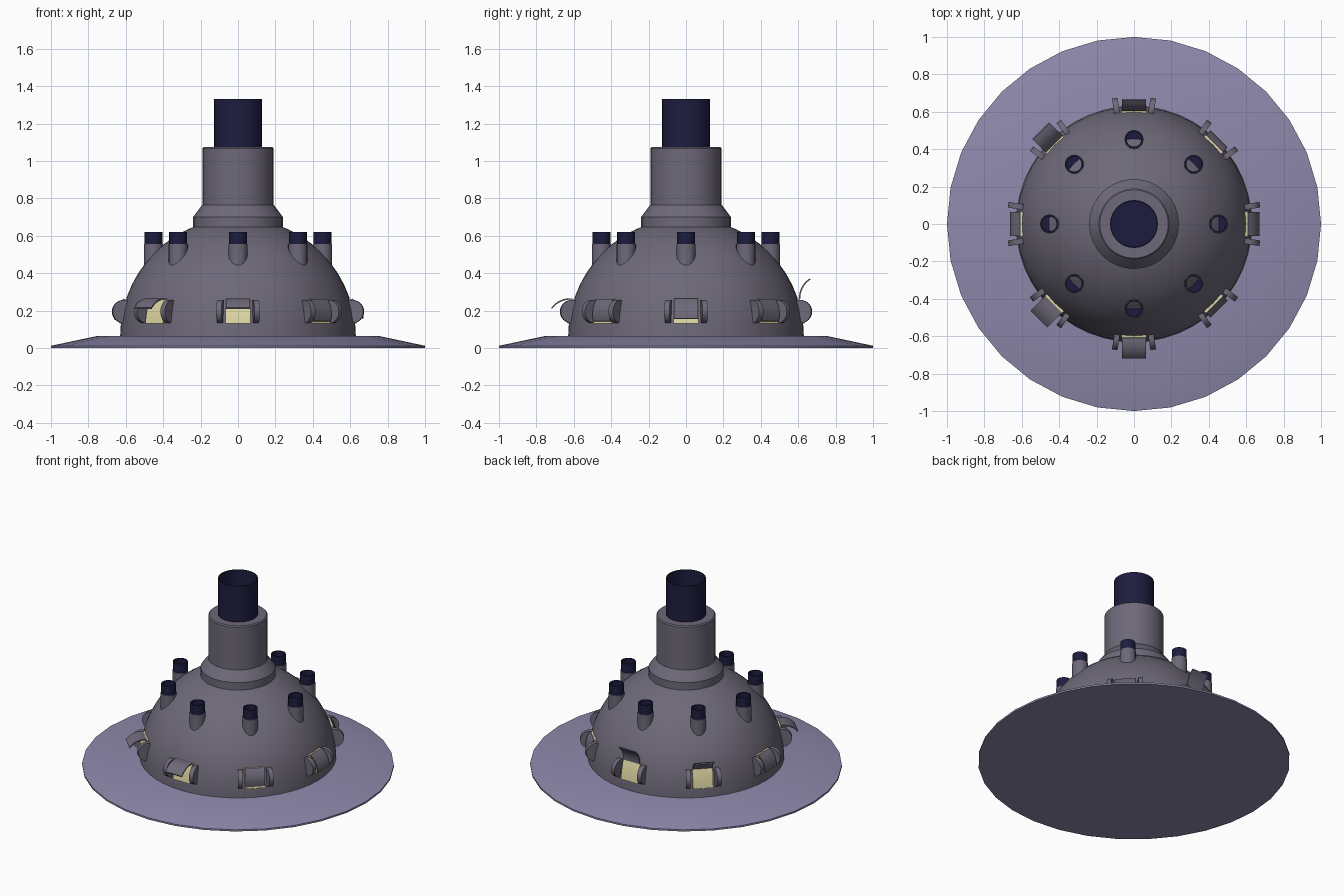
import bpy, bmesh
from math import sin, cos, pi, radians, sqrt

if "Cube" in bpy.data.objects:
    bpy.data.objects.remove(bpy.data.objects["Cube"])


def material(name, rgb):
    m = bpy.data.materials.new(name)
    m.diffuse_color = (*rgb, 1)
    m.use_nodes = True
    m.node_tree.nodes["Principled BSDF"].inputs["Base Color"].default_value = m.diffuse_color
    return m


HULL = material("hull", (0.155, 0.14, 0.19))
SKIRT = material("skirt", (0.27, 0.25, 0.41))
NAVY = material("navy", (0.012, 0.012, 0.05))
GLOW = material("glow", (0.75, 0.70, 0.38))
DOME_R, DOME_Z = 0.63, 0.065


def finish(name, bm, mat, angle=0.0, loc=(0, 0, 0)):
    bmesh.ops.remove_doubles(bm, verts=bm.verts, dist=1e-5)
    bmesh.ops.recalc_face_normals(bm, faces=bm.faces)
    me = bpy.data.meshes.new(name)
    bm.to_mesh(me)
    bm.free()
    ob = bpy.data.objects.new(name, me)
    bpy.context.collection.objects.link(ob)
    me.materials.append(mat)
    ob.rotation_euler[2] = angle
    ob.location = loc
    bpy.ops.object.select_all(action='DESELECT')
    ob.select_set(True)
    bpy.context.view_layer.objects.active = ob
    bpy.ops.object.shade_smooth_by_angle(angle=radians(32))
    return ob


def lathe(name, profile, mat, segs=32, loc=(0, 0, 0)):
    bm = bmesh.new()
    vs = [bm.verts.new((r, 0, z)) for r, z in profile]
    es = [bm.edges.new(p) for p in zip(vs, vs[1:])]
    bmesh.ops.spin(bm, geom=vs + es, cent=(0, 0, 0), axis=(0, 0, 1),
                   angle=2 * pi, steps=segs)
    return finish(name, bm, mat, loc=loc)


def strip(name, front, back, half_width, mat, angle):
    """Curved plate: closed (radial, z) outline extruded along the tangent."""
    bm = bmesh.new()
    n = len(front)
    rows = [[[bm.verts.new((r, s * half_width, z)) for r, z in line]
             for line in (front, back)] for s in (-1, 1)]
    (fa, ba), (fb, bb) = rows
    for i in range(n - 1):
        bm.faces.new((fa[i], fa[i + 1], fb[i + 1], fb[i]))
        bm.faces.new((ba[i], bb[i], bb[i + 1], ba[i + 1]))
        bm.faces.new((fa[i], ba[i], ba[i + 1], fa[i + 1]))
        bm.faces.new((fb[i], fb[i + 1], bb[i + 1], bb[i]))
    for i in (0, n - 1):
        bm.faces.new((fa[i], fb[i], bb[i], ba[i]))
    return finish(name, bm, mat, angle)


# Skirt disc, dome and neck
lathe("skirt", [(0, 0), (1, 0), (1, 0.012), (0.75, 0.065), (0, 0.065)], SKIRT)
lathe("dome", [(DOME_R * cos(a), DOME_Z + DOME_R * sin(a))
               for a in [i * pi / 28 for i in range(15)]], HULL, 48)
lathe("neck", [(0.24, 0.60), (0.24, 0.70), (0.195, 0.76), (0.19, 0.765), (0.19, 1.068),
               (0.183, 1.075), (0.12, 1.075)], HULL)

# Main chimney, hollow at the top
lathe("chimney", [(0.128, 1.05), (0.128, 1.33), (0.122, 1.33), (0.122, 1.08), (0, 1.08)], NAVY)

# Ring of eight small pipes with dark tips
for k in range(8):
    a = k * pi / 4
    p = (0.452 * cos(a), 0.452 * sin(a), 0)
    lathe("small_pipe", [(0.051, 0.42), (0.051, 0.555), (0.04, 0.555)], HULL, 20, p)
    lathe("pipe_tip", [(0.048, 0.54), (0.048, 0.62), (0.039, 0.62), (0.039, 0.50), (0, 0.50)],
          NAVY, 20, p)


def cheek(angle):
    # Upright disc on edge beside a window
    bm = bmesh.new()
    n = 24
    ring = [[bm.verts.new((0.618 + 0.062 * cos(t * 2 * pi / n), y,
                           0.195 + 0.062 * sin(t * 2 * pi / n))) for t in range(n)]
            for y in (-0.015, 0.015)]
    bm.faces.new(ring[0])
    bm.faces.new(ring[1])
    for i in range(n):
        j = (i + 1) % n
        bm.faces.new((ring[0][i], ring[0][j], ring[1][j], ring[1][i]))
    finish("window_cheek", bm, HULL, angle)


def dome_line(radius, z0, z1, y, n=6):
    zs = [z0 + (z1 - z0) * i / n for i in range(n + 1)]
    return [(sqrt(radius ** 2 - y * y - (z - DOME_Z) ** 2), z) for z in zs]


def lid_line(tilt, offset, n=8):
    # Arc hinged at the window top, bulging to its outer side
    L, sag = 0.122, 0.016
    d, o = (cos(tilt), sin(tilt)), (-sin(tilt), cos(tilt))
    pts = []
    for i in range(n + 1):
        t = i / n
        h = 4 * sag * t * (1 - t) + offset
        pts.append((0.607 + d[0] * L * t + o[0] * h, 0.262 + d[1] * L * t + o[1] * h))
    return pts


# Eight windows, counter-clockwise from +x, with lids tilted by different amounts
for k, tilt in enumerate([-60, -77, 62, 38, -64, -24, -24, -77]):
    a = k * pi / 4
    strip("window_pane", dome_line(0.638, 0.13, 0.262, 0), dome_line(0.61, 0.13, 0.262, 0),
          0.066, GLOW, a)
    strip("window_lid", lid_line(radians(tilt), 0.004), lid_line(radians(tilt), -0.004),
          0.064, HULL, a)
    for s in (-1, 1):
        cheek(a + s * radians(8.7))
